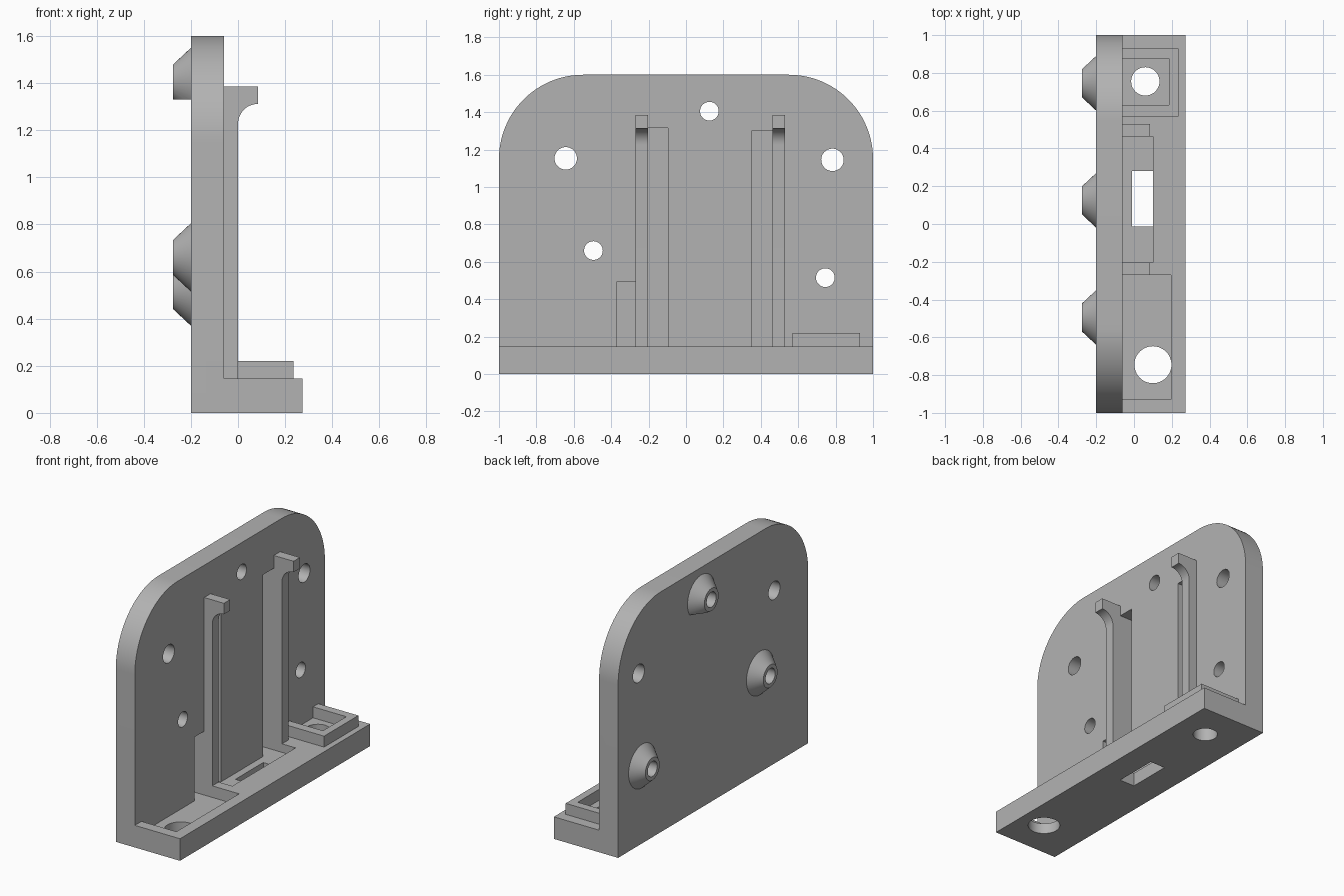
import bpy, bmesh, math
from mathutils import Vector

cube = bpy.data.objects.get("Cube")
if cube:
    bpy.data.objects.remove(cube, do_unlink=True)

# Single grey material
grey = bpy.data.materials.new("plain_grey")
grey.use_nodes = True
colour = (0.45, 0.45, 0.45, 1)
grey.diffuse_color = colour
grey.node_tree.nodes["Principled BSDF"].inputs["Base Color"].default_value = colour

AXES = {"x": lambda a, b, d: Vector((d, a, b)),
        "y": lambda a, b, d: Vector((a, d, b)),
        "z": lambda a, b, d: Vector((a, b, d))}


def prism(name, outline, axis, start, end, end_outline=None):
    """Loft a closed outline along an axis."""
    place = AXES[axis]
    bm = bmesh.new()
    low = [bm.verts.new(place(a, b, start)) for a, b in outline]
    high = [bm.verts.new(place(a, b, end)) for a, b in end_outline or outline]
    bm.faces.new(low)
    bm.faces.new(high)
    n = len(low)
    for i in range(n):
        j = (i + 1) % n
        bm.faces.new((low[i], low[j], high[j], high[i]))
    bmesh.ops.recalc_face_normals(bm, faces=bm.faces)
    mesh = bpy.data.meshes.new(name)
    bm.to_mesh(mesh)
    bm.free()
    mesh.materials.append(grey)
    obj = bpy.data.objects.new(name, mesh)
    bpy.context.collection.objects.link(obj)
    return obj


def box(name, x, y, z):
    return prism(name, [(x[0], y[0]), (x[1], y[0]), (x[1], y[1]), (x[0], y[1])], "z", *z)


def arc(cx, cy, r, a0, a1, n):
    angles = [math.radians(a0 + (a1 - a0) * i / n) for i in range(n + 1)]
    return [(cx + r * math.cos(a), cy + r * math.sin(a)) for a in angles]


def circle(cx, cy, r, n=48):
    return arc(cx, cy, r, 0, 360, n)[:-1]


def combine(obj, other, operation="DIFFERENCE"):
    """Apply a boolean and discard the helper."""
    mod = obj.modifiers.new("combine", "BOOLEAN")
    mod.operation, mod.solver, mod.object = operation, "EXACT", other
    bpy.context.view_layer.objects.active = obj
    bpy.ops.object.modifier_apply(modifier=mod.name)
    bpy.data.objects.remove(other, do_unlink=True)


BACK, FACE, DECK = -0.2, -0.06, 0.147

# Upright plate with rounded top corners, merged with the base
outline = [(-1, 0), (1, 0)] + arc(0.55, 1.15, 0.45, 0, 90, 24) + arc(-0.55, 1.15, 0.45, 90, 180, 24)
bracket = prism("bracket_body", outline, "x", BACK, FACE)
combine(bracket, box("base", (-0.13, 0.273), (-1, 1), (0, DECK)), "UNION")

# Floor pockets, plus relief channels in the upright plate
channel = FACE - 0.09
for x, y, z in [
    ((FACE, 0.197), (-0.93, -0.27), (0.07, DECK + 0.1)),
    ((FACE, 0.1), (-0.203, 0.463), (0.09, DECK + 0.1)),
    ((channel, FACE + 0.01), (-0.37, -0.27), (0.07, 0.495)),
    ((channel, FACE + 0.01), (-0.203, -0.095), (0.09, 1.315)),
    ((channel, FACE + 0.01), (0.35, 0.463), (0.09, 1.3)),
    ((-0.01, 0.1), (-0.013, 0.28), (-0.1, 0.3)),
]:
    combine(bracket, box("cutter", x, y, z))

# Mounting holes
bosses = [(0.745, 0.515), (-0.495, 0.66), (0.125, 1.405)]
for y, z, r in [(-0.643, 1.153, 0.06), (0.783, 1.145, 0.06)] + [(y, z, 0.05) for y, z in bosses]:
    combine(bracket, prism("cutter", circle(y, z, r), "x", -0.5, 0.3))
for x, y, r in [(0.1, -0.745, 0.098), (0.06, 0.755, 0.075)]:
    combine(bracket, prism("cutter", circle(x, y, r), "z", -0.1, 0.4))

# Conical bosses on the outer side; the top one is cut flat below
parts = [bracket]
for name, (y, z) in zip(("left_boss", "right_boss", "top_boss"), bosses):
    boss = prism(name, circle(y, z, 0.145), "x", BACK, BACK - 0.075, circle(y, z, 0.075))
    combine(boss, prism("cutter", circle(y, z, 0.05), "x", -0.5, 0.1))
    if name == "top_boss":
        combine(boss, box("cutter", (-0.5, 0), (-0.3, 0.5), (1, 1.331)))
    parts.append(boss)

# Rails ending in a hook with a rounded inner corner
hook = [(FACE, DECK), (0, DECK)] + arc(0.085, 1.227, 0.085, 180, 90, 12) + [(0.085, 1.385), (FACE, 1.385)]
for name, y0, y1 in (("right_rail", -0.27, -0.203), ("left_rail", 0.463, 0.53)):
    parts.append(prism(name, hook, "y", y0, y1))

# Raised three-sided frame on the deck
frame = box("raised_frame", (FACE, 0.235), (0.57, 0.93), (DECK, 0.22))
combine(frame, box("cutter", (-0.1, 0.185), (0.63, 0.875), (0.1, 0.3)))
parts.append(frame)

for obj in parts:
    bpy.ops.object.select_all(action="DESELECT")
    obj.select_set(True)
    bpy.context.view_layer.objects.active = obj
    bpy.ops.object.shade_smooth_by_angle(angle=math.radians(30))
